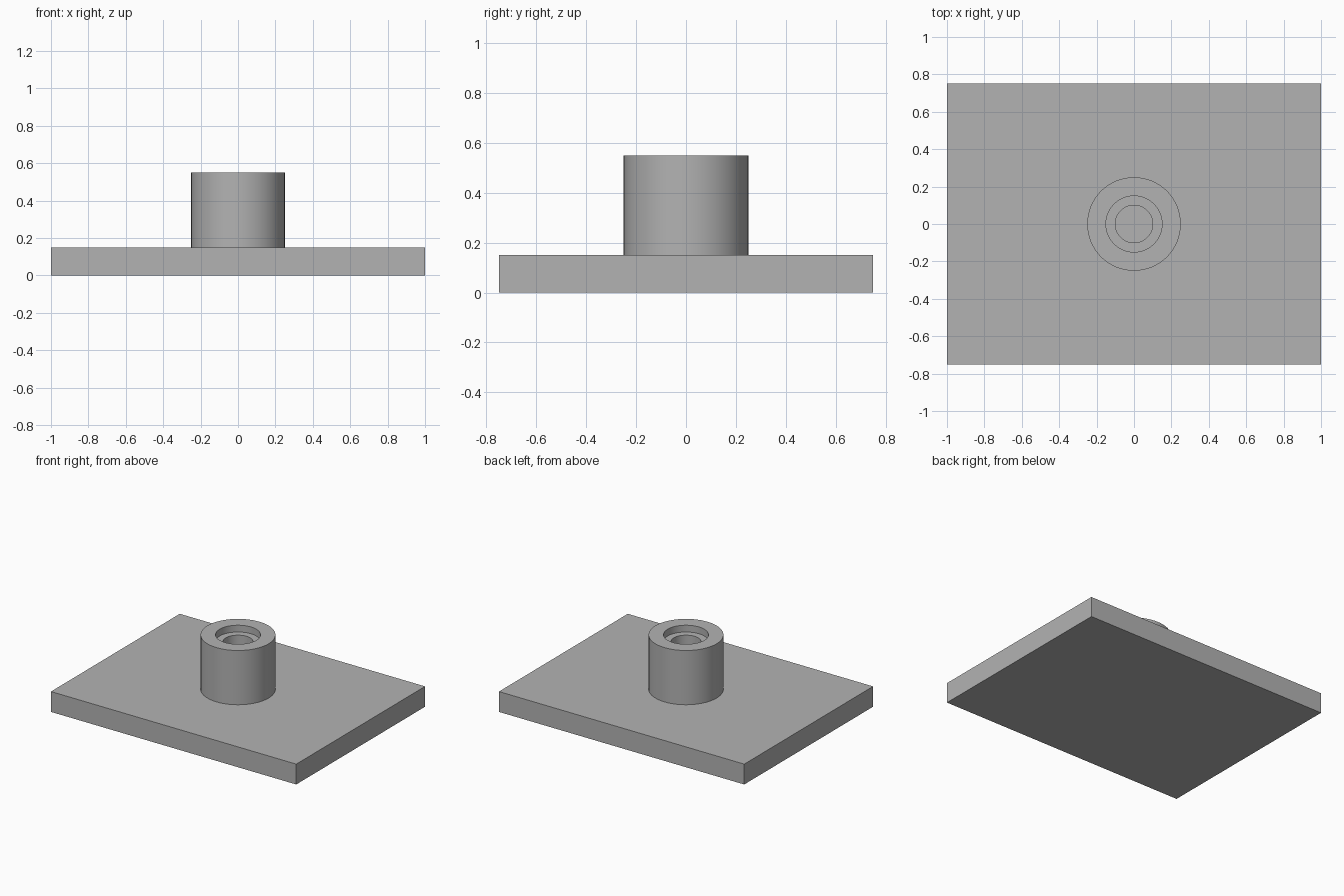
import bpy, bmesh, math

if "Cube" in bpy.data.objects:
    bpy.data.objects.remove(bpy.data.objects["Cube"])

grey = bpy.data.materials.new("grey")
grey.diffuse_color = (0.45, 0.45, 0.45, 1)
grey.use_nodes = True
grey.node_tree.nodes["Principled BSDF"].inputs["Base Color"].default_value = grey.diffuse_color

PLATE_TOP, BOSS_TOP, STEP = 0.15, 0.55, 0.50
R_OUTER, R_COUNTERBORE, R_BORE = 0.25, 0.15, 0.10
SEGMENTS = 64

def finish(name, bm):
    bmesh.ops.recalc_face_normals(bm, faces=bm.faces)
    mesh = bpy.data.meshes.new(name)
    bm.to_mesh(mesh)
    bm.free()
    mesh.materials.append(grey)
    obj = bpy.data.objects.new(name, mesh)
    bpy.context.collection.objects.link(obj)
    return obj

def ring(bm, radius, z):
    angles = [2 * math.pi * i / SEGMENTS for i in range(SEGMENTS)]
    return [bm.verts.new((radius * math.cos(a), radius * math.sin(a), z)) for a in angles]

# Flat rectangular base plate
bm = bmesh.new()
bmesh.ops.create_cube(bm, size=1)
for v in bm.verts:
    v.co = (v.co.x * 2, v.co.y * 1.5, (v.co.z + 0.5) * PLATE_TOP)
finish("base_plate", bm)

# Round boss with a stepped bore down to the plate: outside, rim, counterbore, ledge, bore
profile = [(R_OUTER, PLATE_TOP), (R_OUTER, BOSS_TOP), (R_COUNTERBORE, BOSS_TOP),
           (R_COUNTERBORE, STEP), (R_BORE, STEP), (R_BORE, PLATE_TOP)]
bm = bmesh.new()
rings = [ring(bm, r, z) for r, z in profile]
for a, b in zip(rings, rings[1:]):
    for i in range(SEGMENTS):
        j = (i + 1) % SEGMENTS
        bm.faces.new((a[i], a[j], b[j], b[i]))
boss = finish("bored_boss", bm)

# Smooth walls with crisp rims
bpy.context.view_layer.objects.active = boss
boss.select_set(True)
bpy.ops.object.shade_smooth_by_angle(angle=math.radians(30))
